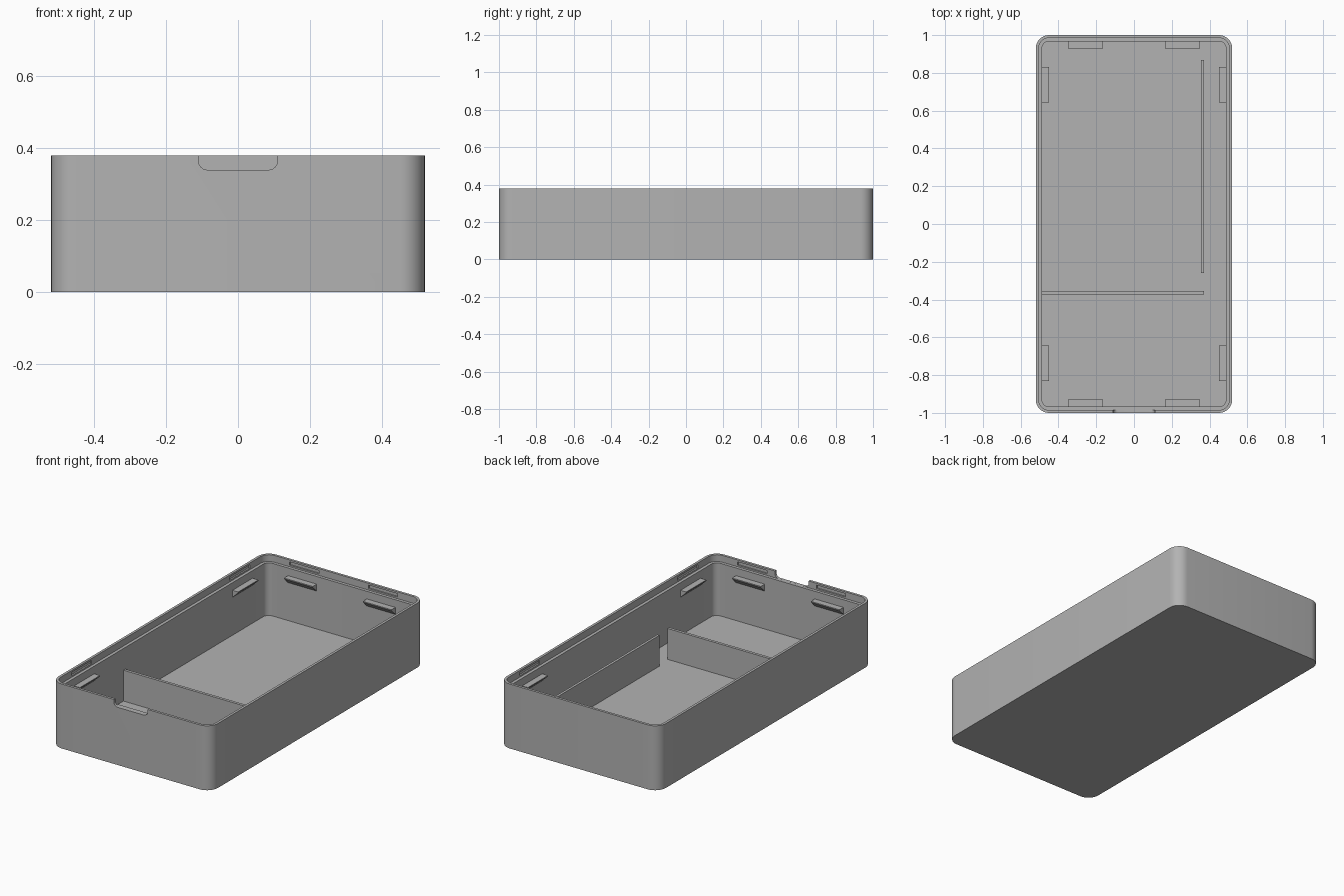
import bpy, bmesh, math
from mathutils import Matrix, Vector

cube = bpy.data.objects.get("Cube")
if cube:
    bpy.data.objects.remove(cube, do_unlink=True)

HX, HY, HEIGHT, RADIUS = 0.52, 1.0, 0.38, 0.07
FLOOR, LEDGE = 0.03, 0.34
LIP, WALL = 0.015, 0.033

grey = bpy.data.materials.new("matte grey")
grey.use_nodes = True
colour = (0.45, 0.45, 0.45, 1)
grey.diffuse_color = colour
grey.node_tree.nodes["Principled BSDF"].inputs["Base Color"].default_value = colour


def finish(bm, name):
    bmesh.ops.recalc_face_normals(bm, faces=bm.faces)
    mesh = bpy.data.meshes.new(name)
    bm.to_mesh(mesh)
    bm.free()
    mesh.materials.append(grey)
    obj = bpy.data.objects.new(name, mesh)
    bpy.context.collection.objects.link(obj)
    return obj


def rounded_ring(bm, inset, z, steps=8):
    """Rounded rectangle of vertices, inset from the outer wall."""
    r = RADIUS - inset
    ring = []
    for i, (sx, sy) in enumerate([(1, 1), (-1, 1), (-1, -1), (1, -1)]):
        for s in range(steps + 1):
            a = math.pi / 2 * (i + s / steps)
            ring.append(bm.verts.new((sx * (HX - RADIUS) + r * math.cos(a),
                                      sy * (HY - RADIUS) + r * math.sin(a), z)))
    return ring


def prism(bm, profile, length, matrix):
    """Extrude a (u, z) profile along local x, centred, then place it."""
    ends = [[bm.verts.new(matrix @ Vector((x, u, z))) for u, z in profile]
            for x in (-length / 2, length / 2)]
    for end in ends:
        bm.faces.new(end)
    for i in range(len(profile)):
        j = (i + 1) % len(profile)
        bm.faces.new((ends[0][i], ends[0][j], ends[1][j], ends[1][i]))


def box_profile(u0, u1, z0, z1):
    return [(u0, z0), (u1, z0), (u1, z1), (u0, z1)]


def wall_places():
    """Frames on the walls: local x runs along the wall, local y points outward."""
    for s in (-1, 1):
        for turn in (0, math.pi):
            spin = Matrix.Rotation(turn, 4, "Z")
            yield spin @ Matrix.Translation((s * 0.257, HY, 0))
            yield (spin @ Matrix.Rotation(math.pi / 2, 4, "Z")
                   @ Matrix.Translation((s * 0.738, HX, 0)))


# Tray shell: rings climb the outside, step over the lip and ledge, and drop to the floor
bm = bmesh.new()
rings = [rounded_ring(bm, inset, z) for inset, z in
         [(0, 0), (0, HEIGHT), (LIP, HEIGHT), (LIP, LEDGE), (WALL, LEDGE), (WALL, FLOOR)]]
for low, high in zip(rings, rings[1:]):
    for i in range(len(low)):
        j = (i + 1) % len(low)
        bm.faces.new((low[i], low[j], high[j], high[i]))
bm.faces.new(rings[0])
bm.faces.new(rings[-1])
tray = finish(bm, "tray_shell")

# Cutters: snap grooves inside the lip, and the finger notch in the front
bm = bmesh.new()
for place in wall_places():
    prism(bm, box_profile(-LIP - 0.01, -LIP + 0.009, 0.349, 0.369), 0.19, place)
half, r = 0.11, 0.025
arc = [(half - r + r * math.sin(a), LEDGE + 0.0002 + r - r * math.cos(a))
       for a in (math.pi / 2 * k / 6 for k in range(7))]
outline = arc + [(half, 0.45), (-half, 0.45)] + [(-x, z) for x, z in reversed(arc)]
prism(bm, outline, 0.08,
      Matrix.Translation((0, -1.012, 0)) @ Matrix.Rotation(math.pi / 2, 4, "Z"))
cutter = finish(bm, "cutter")
cutter.hide_render = True

cut = tray.modifiers.new("cut", "BOOLEAN")
cut.object = cutter
cut.operation = "DIFFERENCE"
cut.solver = "EXACT"
bpy.context.view_layer.objects.active = tray
bpy.ops.object.modifier_apply(modifier="cut")
bpy.data.objects.remove(cutter, do_unlink=True)

bpy.ops.object.select_all(action="DESELECT")
tray.select_set(True)
bpy.ops.object.shade_smooth_by_angle(angle=math.radians(30))

# Wedge clips on the inner walls: flat on top, sloping back underneath
bm = bmesh.new()
for place in wall_places():
    prism(bm, [(-WALL + 0.002, 0.295), (-0.07, 0.295), (-0.07, 0.289),
               (-WALL + 0.002, 0.252)], 0.187, place)
finish(bm, "wall_clips")


# Dividers standing on the floor
def divider(name, x0, x1, y0, y1, top=0.212):
    bm = bmesh.new()
    prism(bm, box_profile(y0, y1, FLOOR - 0.002, top), x1 - x0,
          Matrix.Translation(((x0 + x1) / 2, 0, 0)))
    finish(bm, name)


divider("cross_divider", -0.49, 0.37, -0.372, -0.355)
divider("long_divider", 0.355, 0.37, -0.26, 0.868)
